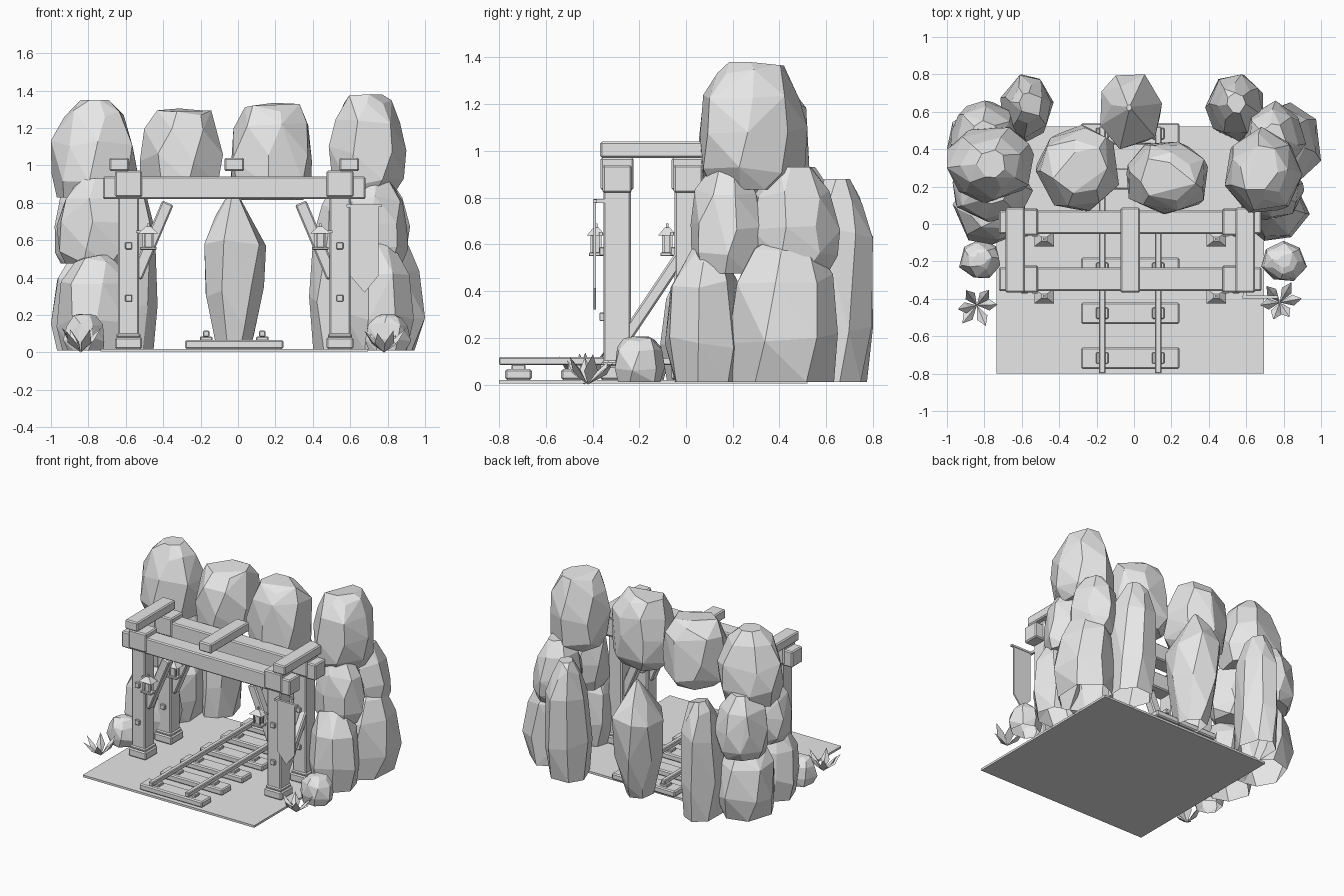
import bpy, bmesh, math, random
from mathutils import Vector, Matrix

random.seed(11)
default_cube = bpy.data.objects.get("Cube")
if default_cube:
    bpy.data.objects.remove(default_cube, do_unlink=True)

GREY = (0.8, 0.8, 0.8, 1)
stone_grey = bpy.data.materials.new("stone_grey")
stone_grey.use_nodes = True
stone_grey.diffuse_color = GREY
shader = next(n for n in stone_grey.node_tree.nodes if n.type == 'BSDF_PRINCIPLED')
shader.inputs["Base Color"].default_value = GREY

MID = -0.02          # centre line of the gate and track
FRONT, BACK = -0.295, 0.01


def finish(name, bm):
    bmesh.ops.recalc_face_normals(bm, faces=bm.faces[:])
    mesh = bpy.data.meshes.new(name)
    bm.to_mesh(mesh)
    bm.free()
    mesh.materials.append(stone_grey)
    obj = bpy.data.objects.new(name, mesh)
    bpy.context.collection.objects.link(obj)
    return obj


def box(name, centre, size, bevel=0.008, turn=None):
    bm = bmesh.new()
    bmesh.ops.create_cube(bm, size=1)
    bmesh.ops.scale(bm, vec=size, verts=bm.verts[:])
    if bevel:
        bmesh.ops.bevel(bm, geom=bm.edges[:], offset=bevel, segments=1, affect='EDGES')
    if turn:
        bmesh.ops.transform(bm, matrix=turn, verts=bm.verts[:])
    bmesh.ops.translate(bm, vec=centre, verts=bm.verts[:])
    return finish(name, bm)


def strut(name, start, end, width):
    start, end = Vector(start), Vector(end)
    along = end - start
    turn = along.to_track_quat('Z', 'Y').to_matrix().to_4x4()
    return box(name, (start + end) / 2, (width, width, along.length), turn=turn)


# Rock outlines: (height fraction, radius fraction)
CAPSTONE = [(0, .7), (.14, .96), (.45, 1), (.75, .9), (.94, .62), (1, .36)]
WEDGE = [(0, .86), (.2, 1), (.55, .95), (.85, .68), (1, .34)]
SHOULDER = [(0, .8), (.15, .97), (.45, 1), (.75, .85), (1, .42)]
GROUNDED = [(0, .85), (.3, 1), (.72, .9), (.92, .58), (1, .3)]
SHARD = [(0, .55), (.12, .7), (.38, .95), (.68, 1), (.85, .6), (1, .08)]


def rock(name, outline, xs, ys, zs, lean=0, sides=7):
    """Faceted convex stone fitted to its extents, open where it meets the ground."""
    bm = bmesh.new()
    spin = random.random() * math.tau
    for level, (height, radius) in enumerate(outline):
        for i in range(sides):
            # Aligned rings give long upright facets
            angle = spin + math.tau * (i + level * .12 + random.uniform(-.2, .2)) / sides
            r = radius * random.uniform(.93, 1.05)
            wobble = random.uniform(-.05, .05) if 0 < height < 1 else 0
            bm.verts.new((r * math.cos(angle), r * math.sin(angle) + lean * height,
                          height + wobble))
    hull = bmesh.ops.convex_hull(bm, input=bm.verts[:])
    spare = {v for v in hull["geom_interior"] if isinstance(v, bmesh.types.BMVert)}
    bmesh.ops.delete(bm, geom=list(spare), context='VERTS')
    bmesh.ops.dissolve_limit(bm, angle_limit=math.radians(9),
                             verts=bm.verts[:], edges=bm.edges[:])
    for axis, (low, high) in enumerate((xs, ys, zs)):
        values = [v.co[axis] for v in bm.verts]
        least, span = min(values), max(values) - min(values)
        for v in bm.verts:
            v.co[axis] = low + (v.co[axis] - least) / span * (high - low)
    if zs[0] < .1:
        base = [f for f in bm.faces if all(v.co.z < zs[0] + .001 for v in f.verts)]
        bmesh.ops.delete(bm, geom=base, context='FACES')
    return finish(name, bm)


# Rock arch: capstones, shoulders, feet and upright shards
MIDDLE, LEFT_FOOT, TALL = (.475, .93), (.01, .52), (.01, .88)
rock("left_capstone", WEDGE, (-1, -.535), (.11, .52), (.83, 1.35))
rock("left_centre_capstone", CAPSTONE, (-.525, -.08), (.07, .53), (.825, 1.305))
rock("right_centre_capstone", CAPSTONE, (-.04, .395), (.05, .44), (.815, 1.335))
rock("right_capstone", CAPSTONE, (.485, .9), (.06, .52), (.835, 1.38))
rock("left_front_shoulder", SHOULDER, (-.97, -.54), (.01, .34), MIDDLE)
rock("left_back_shoulder", SHOULDER, (-.98, -.62), (.28, .66), MIDDLE)
rock("right_front_shoulder", SHOULDER, (.56, .91), (.02, .34), MIDDLE)
rock("right_back_shoulder", SHOULDER, (.58, .92), (.28, .66), MIDDLE)
rock("left_front_foot", GROUNDED, (-.97, -.58), (-.11, .25), LEFT_FOOT)
rock("left_side_foot", GROUNDED, (-1, -.6), (.18, .65), LEFT_FOOT)
rock("right_front_foot", GROUNDED, (.57, .94), (-.09, .25), (.01, .58))
rock("right_side_foot", GROUNDED, (.58, 1), (.18, .65), (.01, .62))
rock("left_shard", GROUNDED, (-.715, -.43), (.44, .8), TALL, lean=.2)
rock("centre_shard", SHARD, (-.18, .15), (.4, .8), (.01, .87), lean=.2)
rock("right_shard", GROUNDED, (.38, .69), (.44, .8), TALL, lean=.2)
rock("left_pebble", GROUNDED, (-.935, -.715), (-.29, -.08), (.01, .205))
rock("right_pebble", GROUNDED, (.68, .925), (-.305, -.09), (.01, .205))

# Ground slab and track
box("ground_slab", (MID, -.14, .012), (1.43, 1.32, .016), bevel=0)
for i in range(6):
    y = -.717 + .24 * i
    box("sleeper", (MID, y, .043), (.525, .115, .046))
    for side in (-1, 1):
        box("rail_chair", (MID + .15 * side, y, .074), (.065, .06, .022), bevel=.004)
for side in (-1, 1):
    box("rail", (MID + .15 * side, -.14, .1), (.034, 1.32, .034), bevel=.005)


def lantern(x, y, post_x):
    box("lantern_base", (x, y, .557), (.09, .06, .016), bevel=.003)
    for dx in (-.025, .025):
        for dy in (-.018, .018):
            box("lantern_bar", (x + dx, y + dy, .603), (.01, .01, .08), bevel=0)
    box("lantern_glass", (x, y, .6), (.035, .025, .08), bevel=0)
    bm = bmesh.new()
    bmesh.ops.create_cone(bm, cap_ends=True, segments=4, radius1=.075, radius2=.02, depth=.035,
                          matrix=Matrix.Rotation(math.pi / 4, 4, 'Z'))
    bmesh.ops.scale(bm, vec=(1, .75, 1), verts=bm.verts[:])
    bmesh.ops.translate(bm, vec=(x, y, .655), verts=bm.verts[:])
    finish("lantern_roof", bm)
    box("lantern_hook", (x, y, .675), (.012, .012, .03), bevel=0)
    box("lantern_arm", ((x + post_x) / 2, y + .02, .645), (abs(x - post_x), .014, .014), bevel=0)


# Timber gate
for y in (FRONT, BACK):
    box("cross_beam", (MID, y, .88), (1.405, .125, .12))
    for side in (-1, 1):
        x = MID + .565 * side
        box("post", (x, y, .48), (.112, .118, .92))
        box("post_foot", (x, y, .05), (.145, .145, .06))
        box("post_collar", (x, y, .09), (.13, .132, .025))
        box("post_cap", (x, y, .902), (.145, .142, .14))
        for z in (.29, .57):
            box("bolt", (x, y - .063, z), (.036, .026, .036), bevel=.003)
        strut("corner_brace", (x + .04 * -side, y, .4), (x - .21 * side, y, .8), .065)
        lantern(x - .105 * side, y - .09, x - .04 * side)
for side in (-1, 1):
    x = MID + .593 * side
    strut("side_brace", (x, FRONT + .03, .19), (x, BACK, .6), .052)
for x in (-.635, MID, .595):
    box("roof_beam", (x, -.14, 1.005), (.105, .455, .07))

# Hanging banner with a pointed hem
bm = bmesh.new()
hem = [(.6, .78), (.75, .78), (.75, .41), (.677, .32), (.6, .41)]
cloth = bm.faces.new([bm.verts.new((x, -.395, z)) for x, z in hem])
sheet = bmesh.ops.extrude_face_region(bm, geom=[cloth])
bmesh.ops.translate(bm, vec=(0, .01, 0),
                    verts=[v for v in sheet["geom"] if isinstance(v, bmesh.types.BMVert)])
finish("banner", bm)
box("banner_rod", (.675, -.39, .785), (.19, .018, .014), bevel=0)
box("banner_bracket", (.592, -.365, .785), (.018, .06, .018), bevel=0)


def plant(name, x, y):
    """Rosette of folded pointed leaves."""
    bm = bmesh.new()
    count = 6
    for i in range(count):
        angle = math.tau * (i + random.uniform(-.2, .2)) / count
        out = Vector((math.cos(angle), math.sin(angle), 0))
        across = Vector((-out.y, out.x, 0)) * .03
        reach = random.uniform(.09, .125)
        up = Vector((0, 0, random.uniform(.09, .14)))
        root, tip = Vector((x, y, 0)), Vector((x, y, 0)) + out * reach + up
        belly = root + out * reach * .6 + up * .45
        a, b, c, d, e = [bm.verts.new(p) for p in
                         (root, belly + across, tip, belly - across, belly - out * .015 + up * .12)]
        for face in ((a, b, e), (b, c, e), (c, d, e), (d, a, e), (a, d, c, b)):
            bm.faces.new(face)
    finish(name, bm)


plant("left_plant", -.84, -.435)
plant("right_plant", .78, -.42)
